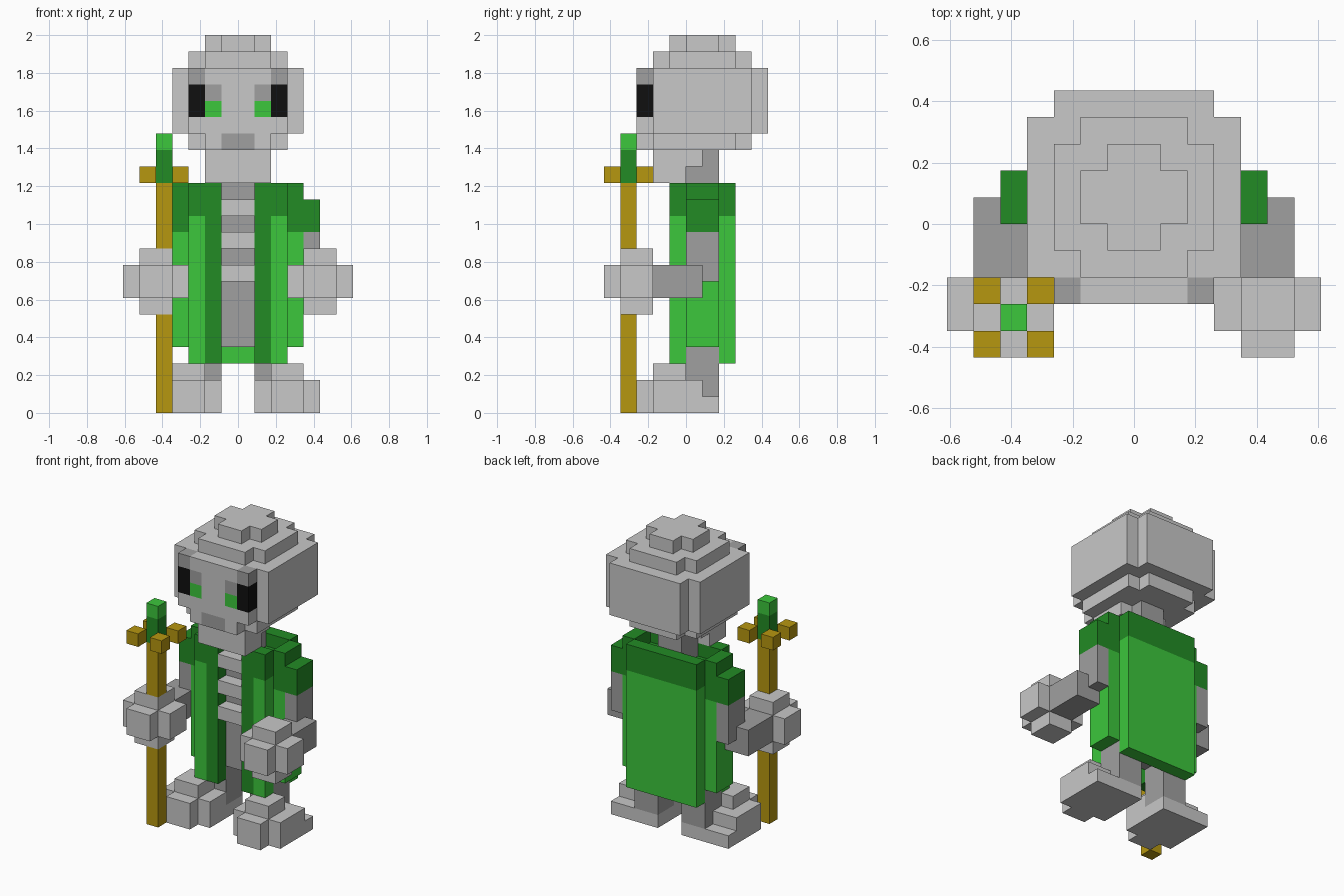
import bpy, bmesh
from mathutils import Vector

if "Cube" in bpy.data.objects:
    bpy.data.objects.remove(bpy.data.objects["Cube"])

U = 2 / 23  # block size


def material(name, rgb):
    m = bpy.data.materials.new(name)
    m.diffuse_color = (*rgb, 1)
    m.use_nodes = True
    m.node_tree.nodes["Principled BSDF"].inputs["Base Color"].default_value = m.diffuse_color
    return m


MATS = {
    "bone": material("light grey", (0.58, 0.58, 0.58)),
    "shade": material("dark grey", (0.35, 0.35, 0.35)),
    "green": material("bright green", (0.045, 0.57, 0.045)),
    "trim": material("dark green", (0.016, 0.26, 0.018)),
    "gold": material("gold", (0.47, 0.31, 0.005)),
    "black": material("black", (0.005, 0.005, 0.005)),
}
KEYS = list(MATS)
grid = {}  # cell -> (part, colour)


def box(part, colour, x, y, z, mirror=False):
    """Fill a block given as (low, high) ranges in block units."""
    for i in range(*x):
        for j in range(*y):
            for k in range(*z):
                grid[i, j, k] = (part, colour)
                if mirror:
                    side = part.replace("left", "right")
                    grid[-1 - i, j, k] = (side, colour)


# Spine, pelvis and ribs
box("spine", "shade", (-1, 1), (0, 2), (4, 16))
for k in (8, 10, 12):
    box("ribs", "bone", (-1, 1), (-1, 0), (k, k + 1))

# Legs and feet
box("left_leg", "shade", (1, 3), (0, 2), (1, 8), True)
box("left_foot", "bone", (1, 5), (-2, 2), (0, 1), True)
box("left_foot", "bone", (1, 5), (-2, 0), (1, 2), True)
box("left_foot", "bone", (3, 5), (0, 1), (1, 2), True)
box("left_foot", "bone", (2, 4), (-3, -2), (0, 2), True)
box("left_foot", "bone", (2, 4), (-2, 0), (2, 3), True)

# Robe: back, sides and open front with a dark border and collar
box("robe", "green", (-3, 3), (2, 3), (3, 12))
box("robe", "trim", (-3, 3), (2, 3), (12, 14))
box("robe", "green", (3, 4), (0, 2), (4, 11), True)
box("robe", "trim", (3, 4), (0, 2), (11, 14), True)
box("robe", "green", (2, 3), (-1, 0), (3, 12), True)
box("robe", "trim", (2, 3), (-1, 0), (12, 14), True)
box("robe", "trim", (1, 2), (-1, 0), (3, 14), True)
box("robe", "trim", (1, 3), (0, 2), (12, 13), True)

# Arms with sleeves, and hands
box("left_arm", "shade", (4, 5), (0, 2), (8, 11), True)
box("left_arm", "shade", (4, 6), (-2, 1), (7, 9), True)
box("left_sleeve", "trim", (4, 5), (0, 2), (11, 13), True)

# Staff with a gem and four prongs
box("staff", "gold", (-5, -4), (-4, -3), (0, 14))
box("staff_gem", "trim", (-5, -4), (-4, -3), (14, 16))
box("staff_gem", "green", (-5, -4), (-4, -3), (16, 17))
for i in (-6, -4):
    for j in (-5, -3):
        box("staff_prongs", "gold", (i, i + 1), (j, j + 1), (14, 15))

box("left_hand", "bone", (3, 7), (-4, -2), (7, 9), True)
box("left_hand", "bone", (4, 6), (-4, -2), (6, 10), True)
box("left_hand", "bone", (4, 6), (-5, -2), (7, 9), True)

# Jaw
box("jaw", "bone", (-2, 2), (-2, 0), (14, 16))
box("jaw", "bone", (-2, 2), (0, 1), (15, 16))

# Skull, stepped at the top and bottom
box("skull", "bone", (-4, 4), (-2, 4), (17, 21))
box("skull", "bone", (-3, 3), (-3, 5), (17, 21))
for w, f, b, z in ((3, -1, 3, 21), (2, -2, 4, 21), (2, 0, 2, 22), (1, -1, 3, 22),
                   (3, -2, 3, 16), (2, -3, 4, 16)):
    box("skull", "bone", (-w, w), (f, b), (z, z + 1))

# Face: brows, eyes and mouth
box("skull", "shade", (2, 3), (-3, -2), (20, 21), True)
box("skull", "black", (2, 3), (-3, -2), (18, 20), True)
box("skull", "shade", (1, 2), (-3, -2), (19, 20), True)
box("skull", "green", (1, 2), (-3, -2), (18, 19), True)
box("skull", "shade", (-1, 1), (-3, -2), (16, 17))


def build(part):
    """Turn one part's cells into a mesh of its exposed faces only."""
    bm = bmesh.new()
    verts = {}
    for cell, (owner, colour) in grid.items():
        if owner != part:
            continue
        for axis in range(3):
            for s in (0, 1):
                n = list(cell)
                n[axis] += 2 * s - 1
                if tuple(n) in grid:
                    continue
                loop = []
                for a, b in ((0, 0), (1, 0), (1, 1), (0, 1)):
                    c = list(cell)
                    c[axis] += s
                    c[(axis + 1) % 3] += a
                    c[(axis + 2) % 3] += b
                    c = tuple(c)
                    if c not in verts:
                        verts[c] = bm.verts.new(Vector(c) * U)
                    loop.append(verts[c])
                face = bm.faces.new(loop if s else loop[::-1])
                face.material_index = KEYS.index(colour)
    mesh = bpy.data.meshes.new(part)
    bm.to_mesh(mesh)
    bm.free()
    for m in MATS.values():
        mesh.materials.append(m)
    bpy.context.collection.objects.link(bpy.data.objects.new(part, mesh))


for part in sorted({owner for owner, _ in grid.values()}):
    build(part)
